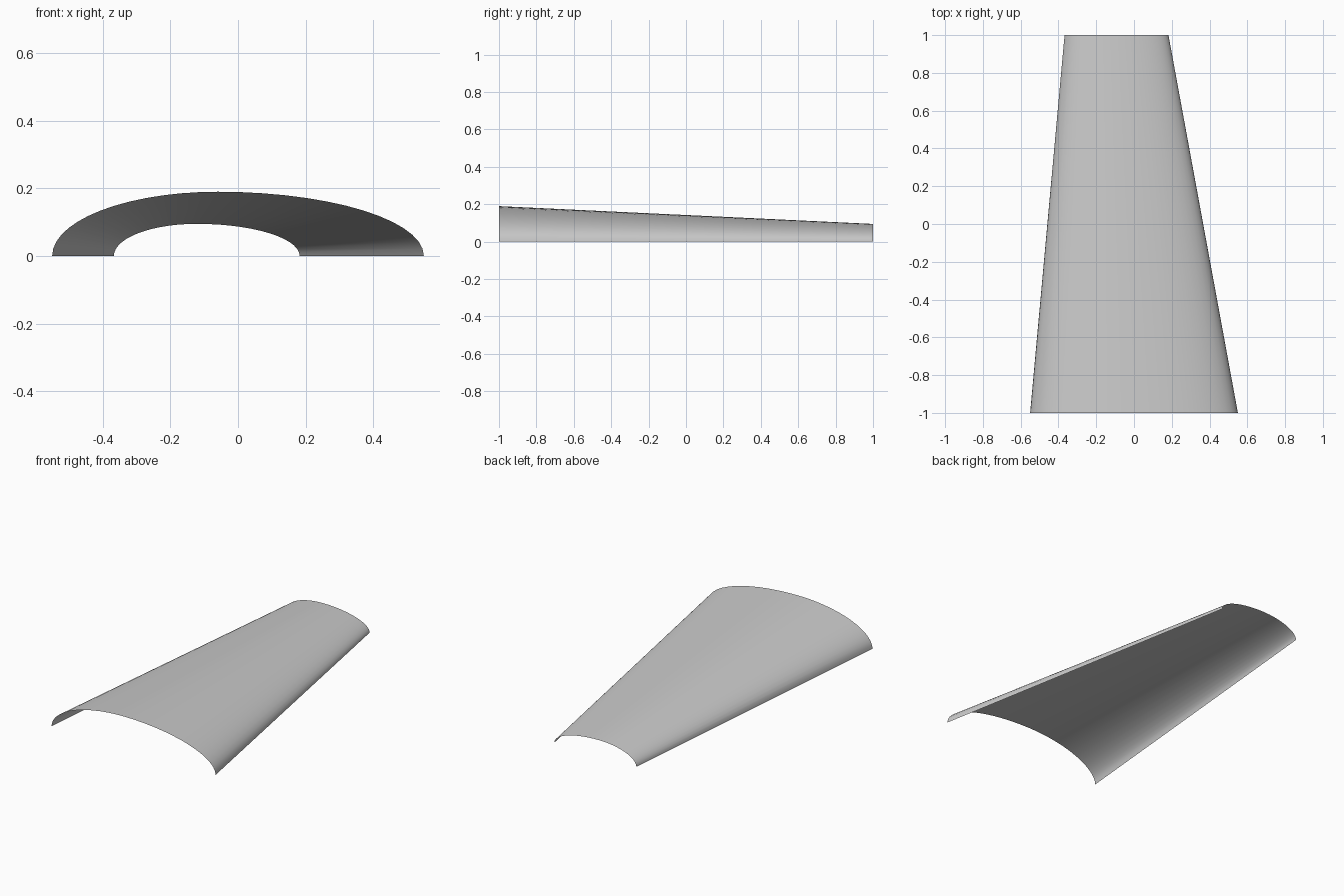
import bpy, bmesh, math

cube = bpy.data.objects.get("Cube")
if cube:
    bpy.data.objects.remove(cube, do_unlink=True)

SEGMENTS = 28
PEAK = -0.06       # crown sits a little left of centre
HALF_WIDTH = 0.55
HEIGHT = 0.19


def arch(bm, centre, y, scale):
    """Lopsided half-ellipse rib, from left edge to right edge."""
    ring = []
    for i in range(SEGMENTS + 1):
        a = math.pi * i / SEGMENTS
        c = math.cos(a)
        reach = HALF_WIDTH - PEAK if c > 0 else HALF_WIDTH + PEAK
        x = centre + scale * (PEAK + reach * c)
        ring.append(bm.verts.new((x, y, scale * HEIGHT * math.sin(a))))
    return ring


# Grey finish
grey = bpy.data.materials.new("light grey")
grey.use_nodes = True
colour = (0.6, 0.6, 0.6, 1)
grey.diffuse_color = colour
grey.node_tree.nodes["Principled BSDF"].inputs["Base Color"].default_value = colour

# Tapered open shell lofted between the wide front rib and narrow back rib
bm = bmesh.new()
front = arch(bm, 0, -1, 1)
back = arch(bm, -0.0925, 1, 0.5)
for i in range(SEGMENTS):
    face = bm.faces.new((front[i], back[i], back[i + 1], front[i + 1]))
    face.smooth = True
bm.normal_update()

mesh = bpy.data.meshes.new("curved_shell")
bm.to_mesh(mesh)
bm.free()
mesh.materials.append(grey)
shell = bpy.data.objects.new("curved_shell", mesh)
bpy.context.collection.objects.link(shell)
